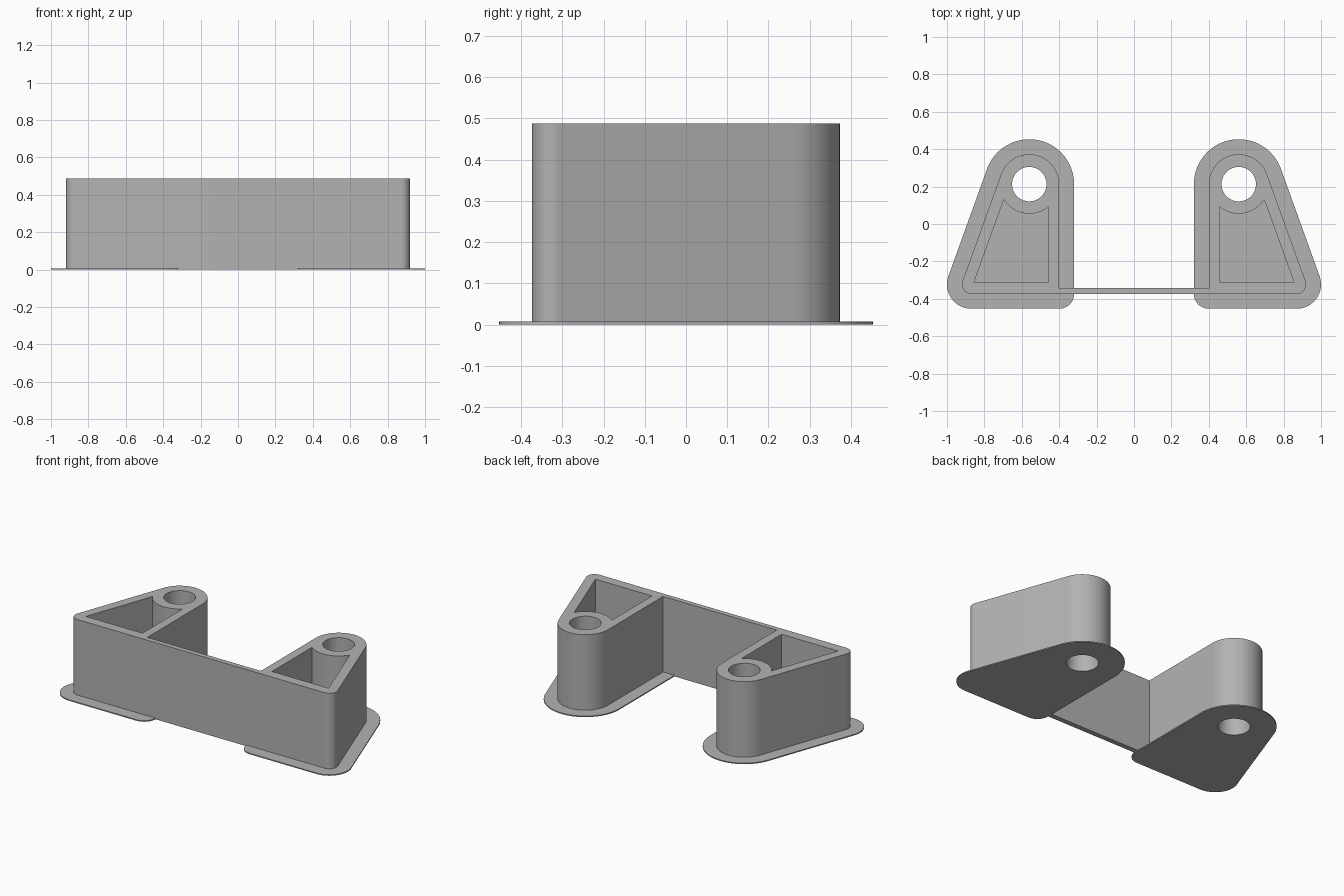
import bpy, bmesh
from math import atan2, acos, cos, sin, pi, hypot, radians

cube = bpy.data.objects.get("Cube")
if cube:
    bpy.data.objects.remove(cube, do_unlink=True)

HEIGHT, BRIM, MARGIN = 0.488, 0.007, 0.08
BOSS, BOSS_R, HOLE_R = (0.56, 0.213), 0.16, 0.092
CORNER, CORNER_R = (0.87, -0.323), 0.05
FRONT, WALL_BACK, INNER = -0.373, -0.341, 0.40

grey = bpy.data.materials.new("plain grey")
grey.use_nodes = True
colour = (0.45, 0.45, 0.45, 1)
grey.diffuse_color = colour
grey.node_tree.nodes["Principled BSDF"].inputs["Base Color"].default_value = colour

# Angle at which the slanted side touches both the boss and the corner arcs
dx, dy = CORNER[0] - BOSS[0], CORNER[1] - BOSS[1]
TANGENT = atan2(dy, dx) + acos((BOSS_R - CORNER_R) / hypot(dx, dy))


def arc(centre, r, start, end, steps=24):
    angles = [start + (end - start) * i / steps for i in range(steps + 1)]
    return [(centre[0] + r * cos(a), centre[1] + r * sin(a)) for a in angles]


def mirrored(points):
    return [(-x, y) for x, y in reversed(points)]


def extruded(name, loops, bottom, top):
    """Fill the first loop, leaving the others as holes, and extrude it upward."""
    bm = bmesh.new()
    edges = []
    for loop in loops:
        verts = [bm.verts.new((x, y, bottom)) for x, y in loop]
        edges += [bm.edges.new((v, verts[i - 1])) for i, v in enumerate(verts)]
    bmesh.ops.triangle_fill(bm, use_beauty=True, edges=edges, normal=(0, 0, 1))
    result = bmesh.ops.extrude_face_region(bm, geom=bm.faces[:], use_keep_orig=True)
    moved = [g for g in result["geom"] if isinstance(g, bmesh.types.BMVert)]
    bmesh.ops.translate(bm, verts=moved, vec=(0, 0, top - bottom))
    bmesh.ops.recalc_face_normals(bm, faces=bm.faces[:])
    mesh = bpy.data.meshes.new(name)
    bm.to_mesh(mesh)
    bm.free()
    mesh.materials.append(grey)
    obj = bpy.data.objects.new(name, mesh)
    bpy.context.collection.objects.link(obj)
    bpy.ops.object.select_all(action='DESELECT')
    obj.select_set(True)
    bpy.context.view_layer.objects.active = obj
    bpy.ops.object.shade_smooth_by_angle(angle=radians(30))
    return obj


# Left-side profiles
side = (arc(CORNER, CORNER_R, -pi / 2, TANGENT)
        + arc(BOSS, BOSS_R, TANGENT, pi, 40) + [(INNER, WALL_BACK)])
hole = arc(BOSS, HOLE_R, 0, 2 * pi, 64)[:-1]
pocket = ([(0.456, -0.31), (0.855, -0.31)]
          + arc(BOSS, 0.158, radians(-31), radians(-131)))
brim = (arc(CORNER, CORNER_R + MARGIN, -pi / 2, TANGENT)
        + arc(BOSS, BOSS_R + MARGIN, TANGENT, pi, 40)
        + arc((INNER, FRONT), MARGIN, pi, 1.5 * pi))

# Two hollow legs joined by the front wall
extruded("bracket_body", [side + mirrored(side), hole, mirrored(hole),
                          pocket, mirrored(pocket)], BRIM, HEIGHT)

# Thin brims that also close the pockets
extruded("left_brim", [brim, hole], 0, BRIM)
extruded("right_brim", [mirrored(brim), mirrored(hole)], 0, BRIM)

# Foot of the wall between the brims
edge = INNER - MARGIN
extruded("wall_foot", [[(-edge, FRONT), (edge, FRONT),
                        (edge, WALL_BACK), (-edge, WALL_BACK)]], 0, BRIM)
